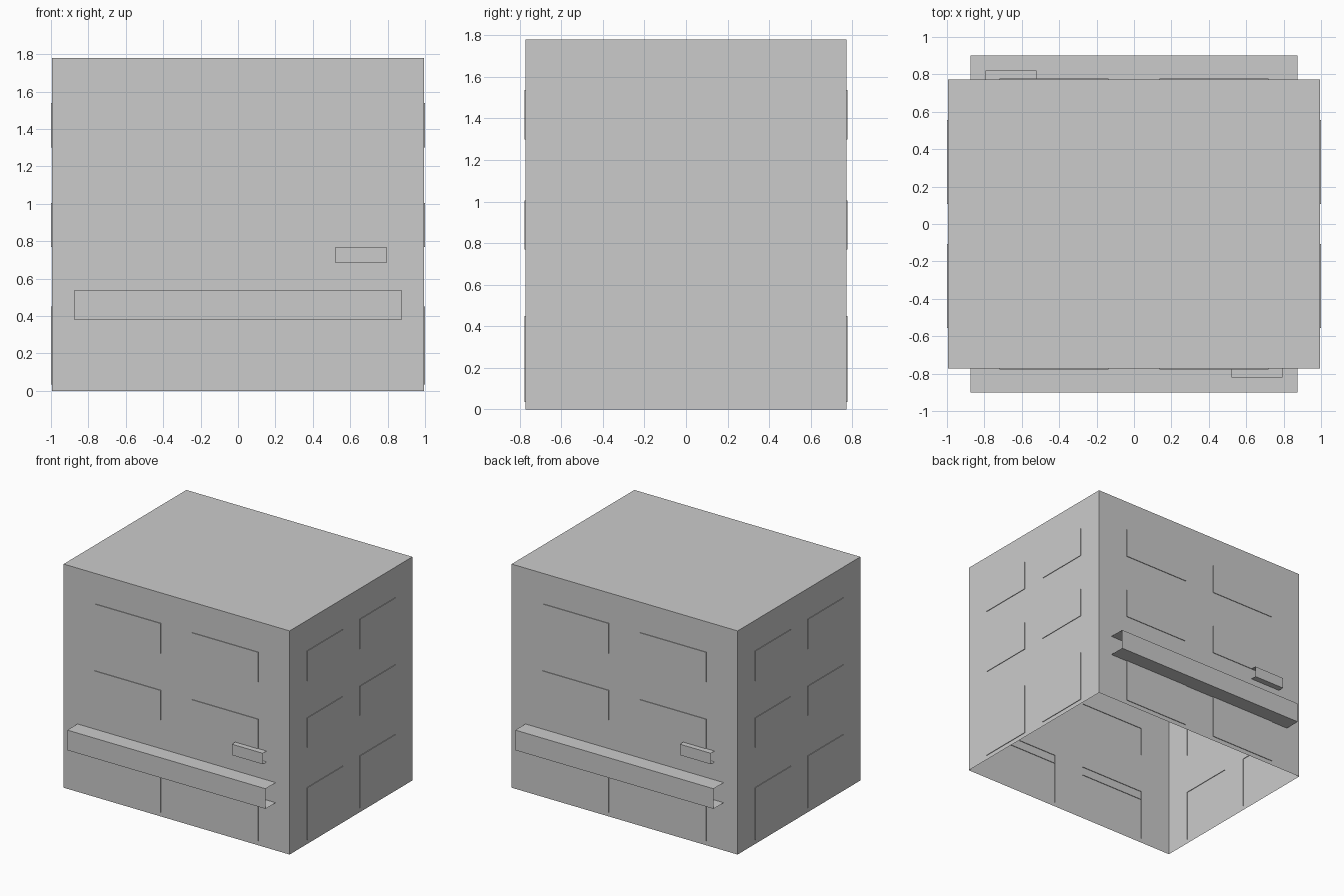
import bpy, bmesh, math
from mathutils import Matrix

if "Cube" in bpy.data.objects:
    bpy.data.objects.remove(bpy.data.objects["Cube"])

HX, HY, H = 0.995, 0.772, 1.78      # half width, half depth, height
OUT = 0.005                         # window projection
FLOORS = [(0.035, 0.45), (0.77, 1.005), (1.30, 1.538)]

grey = bpy.data.materials.new("plain grey")
grey.diffuse_color = (0.6, 0.6, 0.6, 1)
grey.use_nodes = True
grey.node_tree.nodes["Principled BSDF"].inputs["Base Color"].default_value = grey.diffuse_color


def make(name, quads, angle):
    """Join quads, drawn facing -y, into one object turned about z."""
    bm = bmesh.new()
    for q in quads:
        bm.faces.new([bm.verts.new(p) for p in q])
    bmesh.ops.remove_doubles(bm, verts=bm.verts, dist=1e-5)
    bmesh.ops.transform(bm, matrix=Matrix.Rotation(angle, 4, 'Z'), verts=bm.verts)
    mesh = bpy.data.meshes.new(name)
    bm.to_mesh(mesh)
    bm.free()
    mesh.materials.append(grey)
    obj = bpy.data.objects.new(name, mesh)
    bpy.context.collection.objects.link(obj)


def panel(x0, x1, z0, z1, y):
    return [(x0, y, z0), (x1, y, z0), (x1, y, z1), (x0, y, z1)]


def rim(x0, x1, z0, z1, yf, yb, sides):
    """Chosen side faces joining a front rectangle to the wall."""
    f, b = panel(x0, x1, z0, z1, yf), panel(x0, x1, z0, z1, yb)
    return [[f[i], b[i], b[(i + 1) % 4], f[(i + 1) % 4]] for i in sides]


def wall(name, half, dist, w0, w1, angle):
    """Wall with window openings, filled by slightly raised panes."""
    xs = [-half, -w1, -w0, w0, w1, half]
    zs = [0] + [z for f in FLOORS for z in f] + [H]
    walls, panes = [], []
    for i in range(5):
        for j in range(7):
            cell = (xs[i], xs[i + 1], zs[j], zs[j + 1])
            if i % 2 and j % 2:
                panes.append(panel(*cell, -dist - OUT))
                panes += rim(*cell, -dist - OUT, -dist, range(4))
            else:
                walls.append(panel(*cell, -dist))
    make(name + "_wall", walls, angle)
    make(name + "_windows", panes, angle)


def ledge(name, x0, x1, z0, z1, depth, angle):
    """Open-ended box: front, top and bottom only."""
    quads = [panel(x0, x1, z0, z1, -depth)]
    quads += rim(x0, x1, z0, z1, -depth, -HY, (0, 2))
    make(name, quads, angle)


# Walls, awnings and small signs, the back being the front turned round
for side, a in (("front", 0), ("back", math.pi)):
    wall(side, HX, HY, 0.137, 0.72, a)
    ledge(side + "_awning", -0.873, 0.873, 0.38, 0.54, 0.90, a)
    ledge(side + "_sign", 0.52, 0.793, 0.683, 0.77, 0.82, a)
for side, a in (("right", math.pi / 2), ("left", -math.pi / 2)):
    wall(side, HY, HX, 0.107, 0.556, a)

# Flat roof (the underside stays open)
make("roof", [[(-HX, -HY, H), (HX, -HY, H), (HX, HY, H), (-HX, HY, H)]], 0)
